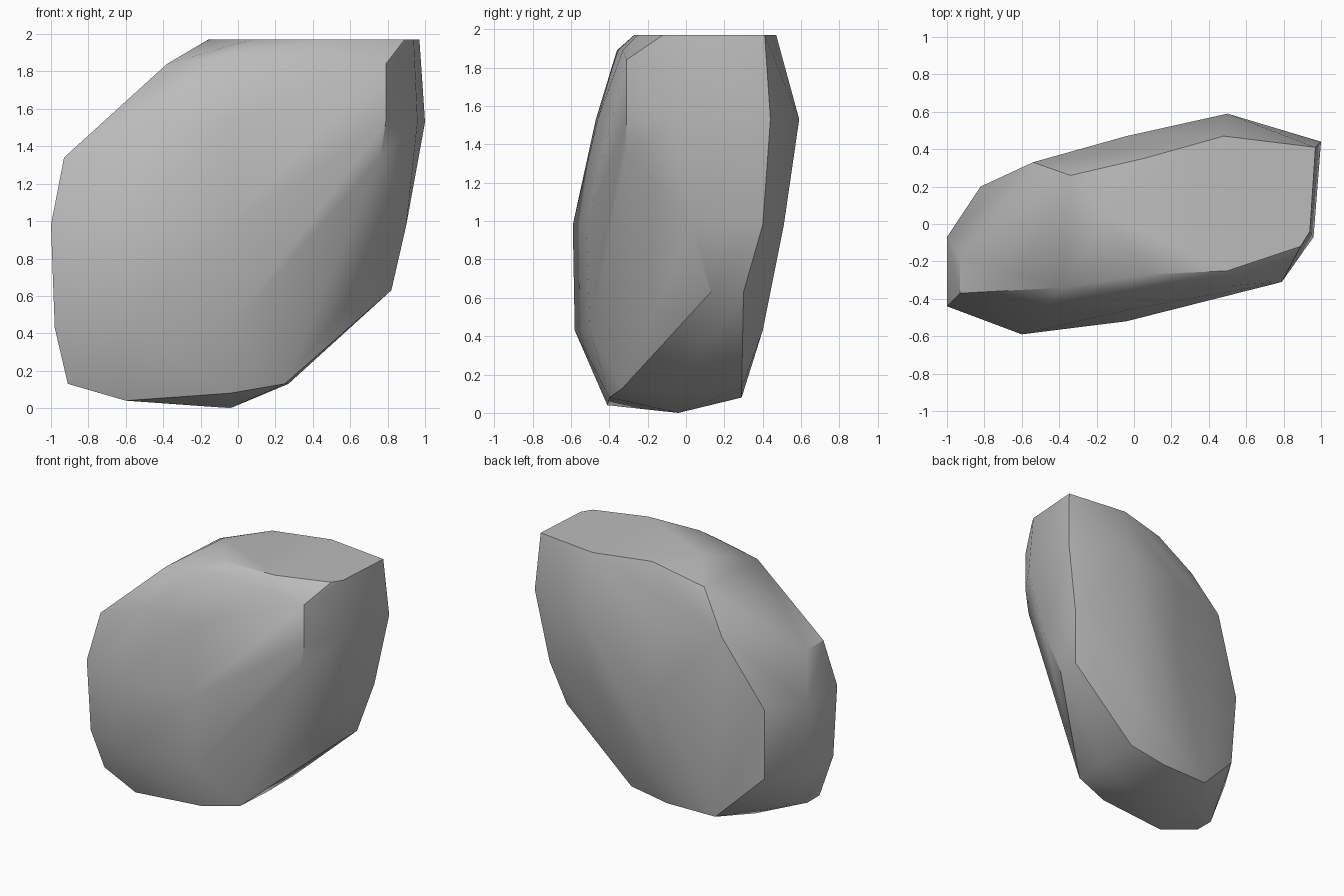
import bpy
import bmesh
import math

# Remove the default cube only
default_cube = bpy.data.objects.get("Cube")
if default_cube is not None:
    bpy.data.objects.remove(default_cube, do_unlink=True)


def make_material(name, colour):
    """Plain single-colour material."""
    material = bpy.data.materials.new(name)
    material.use_nodes = True
    material.diffuse_color = colour
    shader = next(n for n in material.node_tree.nodes if n.type == "BSDF_PRINCIPLED")
    shader.inputs["Base Color"].default_value = colour
    shader.inputs["Roughness"].default_value = 0.9
    return material


def hull_from_contours(name, contours, material):
    """Wrap a convex skin around stacked horizontal contours."""
    bm = bmesh.new()
    for height, outline in contours:
        for x, y in outline:
            bm.verts.new((x, y, height))
    result = bmesh.ops.convex_hull(bm, input=bm.verts[:], use_existing_faces=False)

    # Drop points swallowed by the skin
    inside = [v for v in result["geom_interior"] if isinstance(v, bmesh.types.BMVert)]
    bmesh.ops.delete(bm, geom=inside, context="VERTS")
    loose = [v for v in bm.verts if not v.link_faces]
    bmesh.ops.delete(bm, geom=loose, context="VERTS")

    # Merge coplanar triangles into chiselled facets
    bmesh.ops.dissolve_limit(bm, angle_limit=math.radians(2),
                             verts=bm.verts[:], edges=bm.edges[:])
    bmesh.ops.recalc_face_normals(bm, faces=bm.faces[:])

    mesh = bpy.data.meshes.new(name)
    bm.to_mesh(mesh)
    bm.free()
    mesh.materials.append(material)
    obj = bpy.data.objects.new(name, mesh)
    bpy.context.collection.objects.link(obj)
    return obj


# Flat crown and the chamfer that runs along its front
crown = [
    (1.97, [(.97, .41), (.48, .47), (.05, .35), (-.16, .05),
            (.07, -.27), (.5, -.25), (.89, -.12), (.94, -.04)]),
    (1.89, [(-.05, -.36), (.5, -.33)]),
    (1.84, [(.79, -.31), (-.38, -.34), (-.34, .26)]),
]

# Broad body with the sloping shoulder on one side
body = [
    (1.53, [(1, .44), (.5, .59), (-.04, .47), (-.54, .33), (-.5, -.47),
            (-.04, -.46), (.5, -.38), (.79, -.31), (.96, -.07)]),
    (1.34, [(-.93, -.17), (-.93, -.37), (.76, -.31)]),
    (.98, [(.9, .4), (.45, .51), (-.04, .46), (-.82, .2), (-1, -.07),
           (-1, -.44), (-.6, -.59), (-.04, -.52), (.9, .03)]),
    (.63, [(.82, .3), (.82, .13)]),
]

# Tapered, undercut foot
foot = [
    (.43, [(.3, .4), (-.04, .4), (-.8, .17), (-.98, -.12),
           (-.98, -.42), (-.6, -.58), (-.04, -.5)]),
    (.13, [(.27, .29), (.27, -.03), (.25, -.33), (-.91, -.2), (-.91, -.35)]),
    (.08, [(-.04, .29), (-.45, .28), (-.04, -.4)]),
    (.04, [(-.6, 0), (-.6, -.41)]),
    (0, [(-.04, -.04)]),
]

stone_grey = make_material("stone grey", (.5, .5, .5, 1))
boulder = hull_from_contours("boulder", crown + body + foot, stone_grey)

# Soft shading across the worn faces, crisp along the breaks
bpy.ops.object.select_all(action="DESELECT")
boulder.select_set(True)
bpy.context.view_layer.objects.active = boulder
bpy.ops.object.shade_smooth_by_angle(angle=math.radians(35))
